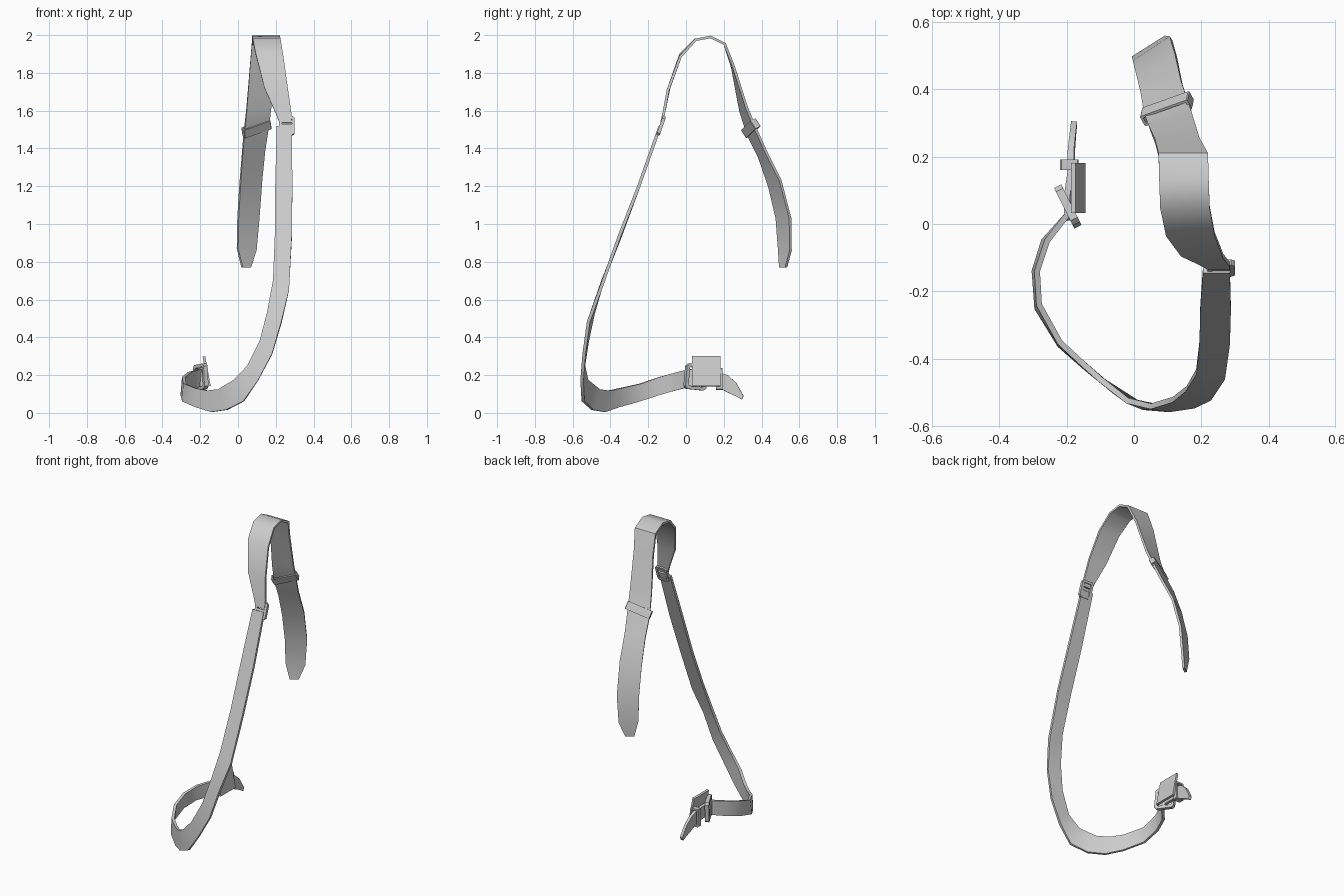
import bpy, math
from mathutils import Vector, Matrix


def make(name, verts, faces, angle=40):
    me = bpy.data.meshes.new(name)
    me.from_pydata([tuple(v) for v in verts], [], faces)
    ob = bpy.data.objects.new(name, me)
    bpy.context.collection.objects.link(ob)
    bpy.ops.object.select_all(action='DESELECT')
    ob.select_set(True)
    bpy.context.view_layer.objects.active = ob
    bpy.ops.object.mode_set(mode='EDIT')
    bpy.ops.mesh.select_all(action='SELECT')
    bpy.ops.mesh.normals_make_consistent(inside=False)
    bpy.ops.object.mode_set(mode='OBJECT')
    bpy.ops.object.shade_smooth_by_angle(angle=math.radians(angle))
    return ob


def ribbon(name, stations, thick):
    """Flat strap through (left edge, right edge) stations."""
    L = [Vector(s[:3]) for s in stations]
    R = [Vector(s[3:]) for s in stations]
    mid = [(a + b) / 2 for a, b in zip(L, R)]
    n = len(L)
    verts, faces = [], []
    for i in range(n):
        along = mid[min(i + 1, n - 1)] - mid[max(i - 1, 0)]
        off = along.cross(R[i] - L[i]).normalized() * thick / 2
        verts += [L[i] + off, R[i] + off, R[i] - off, L[i] - off]
    for i in range(n - 1):
        for k in range(4):
            a, b = i * 4 + k, i * 4 + (k + 1) % 4
            faces.append((a, b, b + 4, a + 4))
    faces += [(3, 2, 1, 0), tuple(range(4 * n - 4, 4 * n))]
    return make(name, verts, faces)


def axes(c, u, v):
    u = Vector(u).normalized()
    w = u.cross(Vector(v)).normalized()
    v = w.cross(u)
    return lambda a, b, d: Vector(c) + u * a + v * b + w * d


def frame(name, c, u, v, su, sv, thick, bar, cut):
    """Ring with chamfered corners in the u-v plane."""
    P = axes(c, u, v)

    def loop(a, b, k):
        return [(a, b - k), (a - k, b), (k - a, b), (-a, b - k),
                (-a, k - b), (k - a, -b), (a - k, -b), (a, k - b)]
    out = loop(su / 2, sv / 2, cut)
    inn = loop(su / 2 - bar, sv / 2 - bar, cut * 0.3)
    verts = [P(a, b, d) for pts, d in ((out, thick / 2), (inn, thick / 2),
             (inn, -thick / 2), (out, -thick / 2)) for a, b in pts]
    faces = []
    for r in range(4):
        for i in range(8):
            j, q = (i + 1) % 8, (r + 1) % 4
            faces.append((r * 8 + i, r * 8 + j, q * 8 + j, q * 8 + i))
    return make(name, verts, faces, 30)


def box(name, c, u, v, su, sv, thick):
    P = axes(c, u, v)
    verts = [P(a * su / 2, b * sv / 2, d * thick / 2) for d in (-1, 1)
             for a, b in ((-1, -1), (1, -1), (1, 1), (-1, 1))]
    faces = [(3, 2, 1, 0), (4, 5, 6, 7)] + [(i, (i + 1) % 4, (i + 1) % 4 + 4, i + 4) for i in range(4)]
    return make(name, verts, faces, 30)


# Shoulder strap: from the ring, over the top, down to the hanging tip
ribbon("shoulder_strap", [
    (.22, -.13, 1.535, .285, -.13, 1.535),
    (.20, -.118, 1.585, .283, -.118, 1.585),
    (.14, -.09, 1.72, .265, -.095, 1.71),
    (.095, -.03, 1.895, .24, -.03, 1.885),
    (.078, .05, 1.975, .225, .05, 1.975),
    (.075, .13, 1.99, .222, .13, 1.99),
    (.073, .205, 1.953, .22, .205, 1.953),
    (.063, .245, 1.83, .195, .25, 1.84),
    (.045, .288, 1.60, .175, .32, 1.62),
    (.032, .325, 1.48, .162, .362, 1.52),
    (.022, .385, 1.36, .142, .42, 1.39),
    (.01, .44, 1.20, .125, .50, 1.23),
    (0, .48, 1.03, .11, .552, 1.03),
    (-.003, .492, .87, .095, .554, .86),
    (.022, .498, .77, .065, .53, .77)], .014)

# Long front strap sweeping down and round to the lower buckle
ribbon("long_strap", [
    (.205, -.138, 1.515, .285, -.138, 1.515),
    (.197, -.25, 1.20, .288, -.25, 1.20),
    (.195, -.35, .93, .285, -.355, .93),
    (.185, -.44, .70, .27, -.455, .65),
    (.155, -.49, .53, .23, -.517, .48),
    (.115, -.522, .38, .18, -.54, .31),
    (.05, -.542, .25, .105, -.551, .17),
    (-.02, -.525, .175, .03, -.545, .062),
    (-.10, -.462, .125, -.06, -.495, .016),
    (-.16, -.408, .118, -.14, -.43, .005),
    (-.22, -.352, .13, -.22, -.36, .03),
    (-.282, -.24, .155, -.288, -.25, .06),
    (-.288, -.14, .19, -.296, -.14, .095),
    (-.258, -.05, .215, -.268, -.05, .12),
    (-.20, .025, .232, -.20, .025, .14)], .017)

# Short tail coming out of the lower buckle
ribbon("buckle_tail", [
    (-.198, .02, .23, -.192, .01, .14),
    (-.20, .08, .235, -.196, .08, .15),
    (-.188, .16, .22, -.185, .16, .14),
    (-.188, .22, .20, -.184, .22, .108),
    (-.183, .265, .16, -.181, .265, .088),
    (-.178, .305, .09, -.178, .295, .07)], .018)

# Square ring joining both straps, with its centre bar
tilt = (0, .035, .1)
frame("strap_ring", (.259, -.131, 1.52), (1, 0, 0), tilt, .082, .105, .018, .015, .012)
box("ring_bar", (.259, -.131, 1.52), (1, 0, 0), tilt, .06, .016, .014)

# Wide keeper round the hanging end
frame("rear_keeper", (.098, .343, 1.507), (.14, .05, .05), (.03, .8, .5), .158, .036, .05, .008, .003)

# Lower buckle: cover plate, slanted frame with bar, tail keeper
box("buckle_plate", (-.166, .107, .22), (0, 1, 0), (-.03, 0, .16), .15, .16, .014)
slant = (.055, -.11, .012)
frame("buckle_frame", (-.197, .052, .19), slant, (0, 0, 1), .125, .135, .024, .018, .014)
box("buckle_bar", (-.197, .052, .19), slant, (0, 0, 1), .016, .11, .02)
frame("tail_keeper", (-.192, .176, .18), (1, 0, 0), (0, 0, 1), .055, .115, .032, .01, .004)
